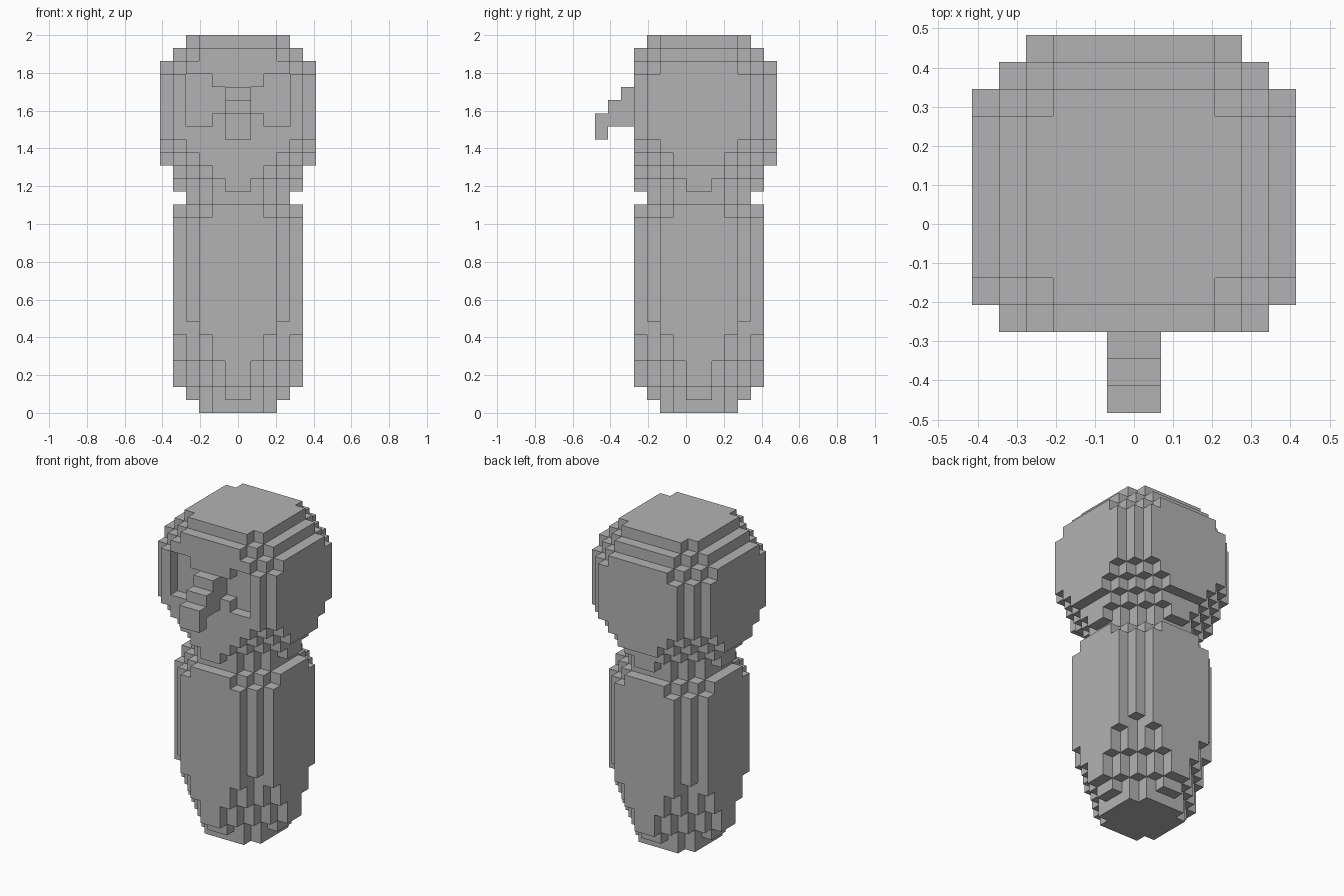
import bpy
import bmesh
from mathutils import Vector

cube = bpy.data.objects.get("Cube")
if cube:
    bpy.data.objects.remove(cube, do_unlink=True)

UNIT = 2 / 29          # edge of one block
CENTRE_Y = 1           # the body axis, in blocks
FACE_Y = -4            # flat front of the head, in blocks

stone = bpy.data.materials.new("plain grey")
stone.use_nodes = True
grey = (0.45, 0.45, 0.45, 1)
stone.diffuse_color = grey
stone.node_tree.nodes["Principled BSDF"].inputs["Base Color"].default_value = grey


def box_cells(xs, ys, zs):
    """All blocks in a box given as three (start, stop) ranges."""
    return {(x, y, z) for x in range(*xs) for y in range(*ys) for z in range(*zs)}


def rounded_cells(bands):
    """Stack of rounded slabs: (start, stop, half depth of each column from the middle out)."""
    cells = set()
    for start, stop, depths in bands:
        for column, depth in enumerate(depths):
            ys = (CENTRE_Y - depth, CENTRE_Y + depth)
            cells |= box_cells((column, column + 1), ys, (start, stop))
            cells |= box_cells((-column - 1, -column), ys, (start, stop))
    return cells


def build(name, cells):
    """Skin the outside of a set of blocks and merge the flat areas."""
    bm = bmesh.new()
    corners = {}

    def corner(point):
        key = tuple(round(c) for c in point)
        if key not in corners:
            corners[key] = bm.verts.new(Vector(key) * UNIT)
        return corners[key]

    for cell in cells:
        for axis in range(3):
            for side in (0, 1):
                step = Vector((0, 0, 0))
                step[axis] = 1 if side else -1
                if tuple(round(c) for c in Vector(cell) + step) in cells:
                    continue
                u, v = Vector((0, 0, 0)), Vector((0, 0, 0))
                u[(axis + 1) % 3] = 1
                v[(axis + 2) % 3] = 1
                base = Vector(cell)
                base[axis] += side
                loop = [base, base + u, base + u + v, base + v]
                if not side:
                    loop.reverse()
                bm.faces.new([corner(p) for p in loop])
    bm.normal_update()
    bmesh.ops.dissolve_limit(bm, angle_limit=0.01, verts=bm.verts[:], edges=bm.edges[:])
    mesh = bpy.data.meshes.new(name)
    bm.to_mesh(mesh)
    bm.free()
    mesh.materials.append(stone)
    obj = bpy.data.objects.new(name, mesh)
    bpy.context.collection.objects.link(obj)
    return obj


# Body: tapered foot, straight sides, bevelled shoulder and neck
build("body", rounded_cells([
    (0, 1, (3, 3, 2)),
    (1, 2, (4, 3, 2, 1)),
    (2, 4, (5, 4, 3, 2, 1)),
    (4, 6, (5, 5, 4, 3, 2)),
    (6, 7, (5, 5, 5, 3, 3)),
    (7, 15, (5, 5, 5, 4, 3)),
    (15, 16, (5, 5, 4, 3, 2)),
    (16, 17, (4, 4, 3, 2)),
]))

# Head: rounded block with a flattened front
head = rounded_cells([
    (17, 18, (5, 4, 3, 2, 1)),
    (18, 19, (5, 5, 4, 3, 2)),
    (19, 20, (6, 6, 5, 4, 3, 2)),
    (20, 21, (6, 6, 6, 5, 4, 3)),
    (21, 26, (6, 6, 6, 6, 5, 4)),
    (26, 27, (6, 6, 6, 5, 4, 3)),
    (27, 28, (5, 5, 5, 4, 3)),
    (28, 29, (4, 4, 4, 3)),
])
head = {c for c in head if c[1] >= FACE_Y}

# Eye sockets: one block deep, narrowing towards the beak
socket = box_cells((2, 4), (FACE_Y, FACE_Y + 1), (22, 26))
socket |= box_cells((1, 2), (FACE_Y, FACE_Y + 1), (23, 25))
head -= socket | {(-x - 1, y, z) for x, y, z in socket}
build("head", head)

# Beak: three steps with a hooked tip
beak = set()
for reach, bottom, top in ((1, 22, 25), (2, 22, 24), (3, 21, 23)):
    beak |= box_cells((-1, 1), (FACE_Y - reach, FACE_Y - reach + 1), (bottom, top))
build("beak", beak)
